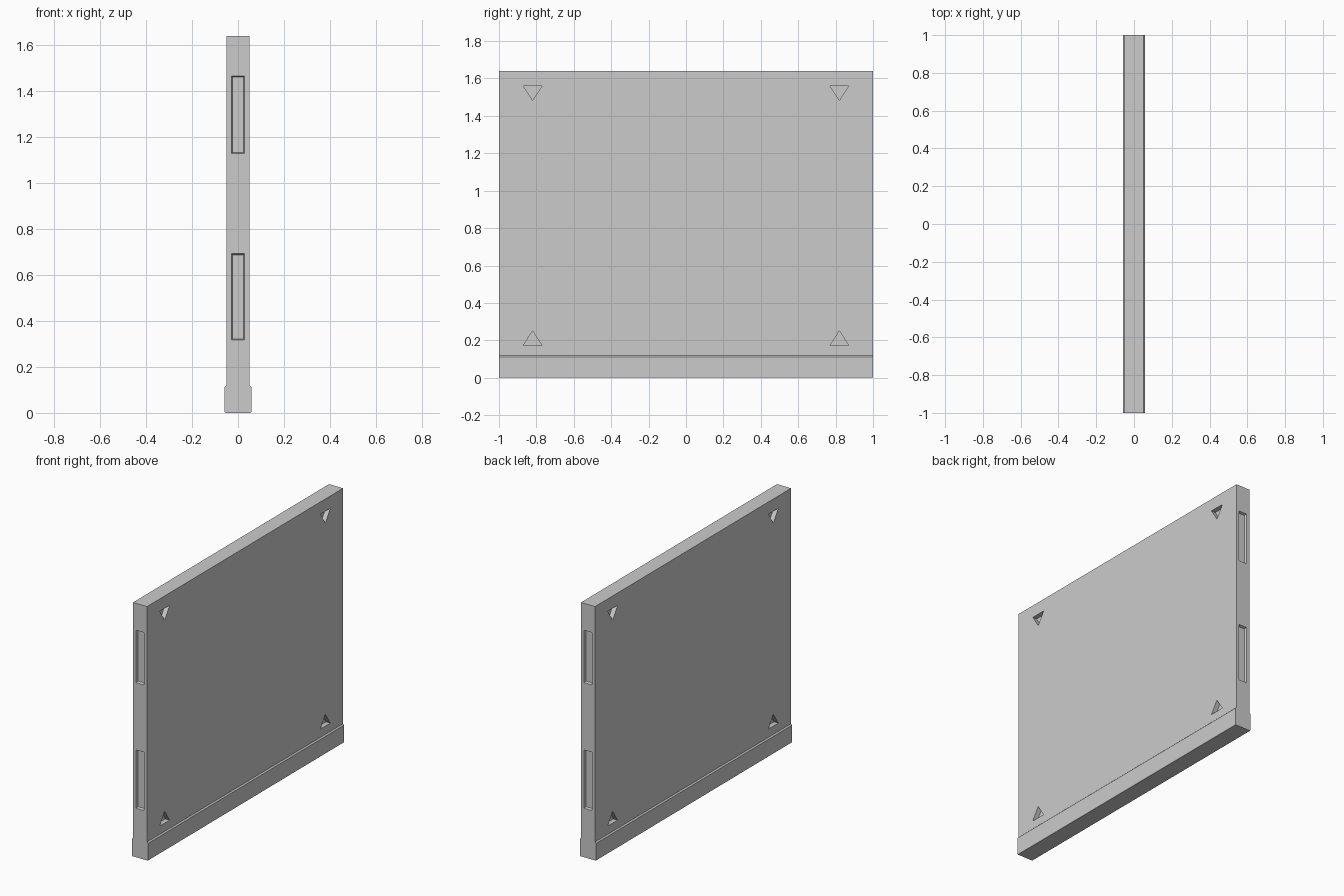
import bpy, bmesh
from mathutils import Vector

if "Cube" in bpy.data.objects:
    bpy.data.objects.remove(bpy.data.objects["Cube"])


def prism(name, start, end):
    """Solid between two matching loops of points."""
    bm = bmesh.new()
    a = [bm.verts.new(p) for p in start]
    b = [bm.verts.new(p) for p in end]
    bm.faces.new(a)
    bm.faces.new(b)
    n = len(a)
    for i in range(n):
        bm.faces.new((a[i], a[(i + 1) % n], b[(i + 1) % n], b[i]))
    bmesh.ops.recalc_face_normals(bm, faces=bm.faces)
    me = bpy.data.meshes.new(name)
    bm.to_mesh(me)
    bm.free()
    ob = bpy.data.objects.new(name, me)
    bpy.context.collection.objects.link(ob)
    return ob


# Wall panel with a slightly wider chamfered skirting, extruded along y
half = [(0.055, 0), (0.058, 0.005), (0.058, 0.112), (0.05, 0.12), (0.05, 1.64)]
profile = half + [(-x, z) for x, z in reversed(half)]
panel = prism("wall_panel", [(x, -1, z) for x, z in profile],
              [(x, 1, z) for x, z in profile])

cutters = []

# Triangular sockets near the corners of both broad faces
for sx in (-1, 1):
    for y in (-0.82, 0.82):
        for flat, tip in ((1.56, 1.483), (0.173, 0.25)):
            tri = [(y - 0.05, flat), (y + 0.05, flat), (y, tip)]
            cutters.append(prism("triangle_cutter",
                                 [(sx * 0.07, a, b) for a, b in tri],
                                 [(sx * 0.02, a, b) for a, b in tri]))

# Shallow rectangular recesses in both narrow ends, walls slightly tapered
for sy in (-1, 1):
    for z0, z1 in ((0.317, 0.693), (1.128, 1.466)):
        def loop(y, inset):
            w = 0.029 - inset
            return [(-w, sy * y, z0 + inset), (w, sy * y, z0 + inset),
                    (w, sy * y, z1 - inset), (-w, sy * y, z1 - inset)]
        cutters.append(prism("end_recess_cutter", loop(1.015, -0.005), loop(0.985, 0.005)))

# Cut everything, then remove the helpers
for c in cutters:
    c.hide_render = True
    m = panel.modifiers.new("cut", 'BOOLEAN')
    m.operation = 'DIFFERENCE'
    m.solver = 'EXACT'
    m.object = c
bpy.context.view_layer.objects.active = panel
panel.select_set(True)
for m in list(panel.modifiers):
    bpy.ops.object.modifier_apply(modifier=m.name)
for c in cutters:
    bpy.data.objects.remove(c)
